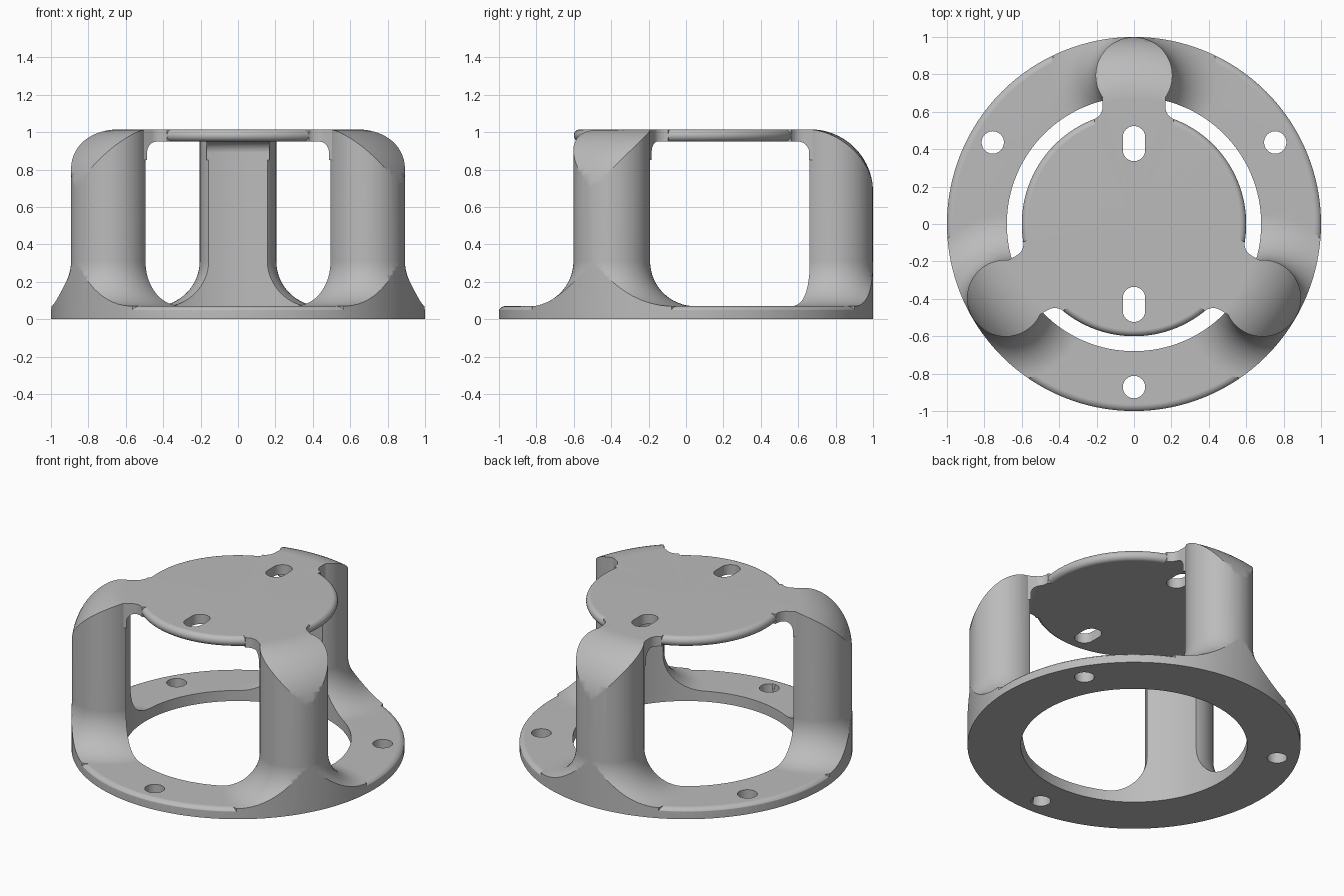
import bpy, bmesh, math
from mathutils import Matrix, Vector

cube = bpy.data.objects.get("Cube")
if cube:
    bpy.data.objects.remove(cube, do_unlink=True)

TOP, UNDER, BASE = 1.015, 0.95, 0.07
INNER, LEG_AXIS, LEG_R, PLATE_R = 0.68, 0.794, 0.205, 0.6
LEG_ANGLES = [math.radians(a) for a in (90, 210, 330)]


def arc(cx, cy, r, start, end, steps=8):
    """Points along a circular arc, angles in degrees."""
    angles = [math.radians(start + (end - start) * i / steps) for i in range(steps + 1)]
    return [(cx + r * math.cos(a), cy + r * math.sin(a)) for a in angles]


def add_object(name, bm):
    bmesh.ops.remove_doubles(bm, verts=bm.verts, dist=1e-5)
    bmesh.ops.recalc_face_normals(bm, faces=bm.faces)
    mesh = bpy.data.meshes.new(name)
    bm.to_mesh(mesh)
    bm.free()
    obj = bpy.data.objects.new(name, mesh)
    bpy.context.collection.objects.link(obj)
    return obj


def revolve(name, profile, steps, closed=False):
    """Lathe an (r, z) profile around the z axis."""
    bm = bmesh.new()
    verts = [bm.verts.new((r, 0, z)) for r, z in profile]
    pairs = list(zip(verts, verts[1:]))
    if closed:
        pairs.append((verts[-1], verts[0]))
    edges = [bm.edges.new(p) for p in pairs]
    bmesh.ops.spin(bm, geom=verts + edges, cent=(0, 0, 0), axis=(0, 0, 1),
                   angle=math.tau, steps=steps, use_merge=True)
    return add_object(name, bm)


def prism(name, outline, low, high):
    """Extrude an (x, y) outline upwards."""
    bm = bmesh.new()
    face = bm.faces.new([bm.verts.new((x, y, low)) for x, y in outline])
    out = bmesh.ops.extrude_face_region(bm, geom=[face])
    moved = [v for v in out["geom"] if isinstance(v, bmesh.types.BMVert)]
    bmesh.ops.translate(bm, verts=moved, vec=(0, 0, high - low))
    return add_object(name, bm)


def combine(target, tool, operation):
    """Apply a boolean and discard the tool."""
    mod = target.modifiers.new(operation.lower(), 'BOOLEAN')
    mod.operation, mod.solver, mod.object = operation, 'EXACT', tool
    bpy.context.view_layer.objects.active = target
    bpy.ops.object.modifier_apply(modifier=mod.name)
    bpy.data.objects.remove(tool, do_unlink=True)


# Domed shell: outer wall, rounded shoulder, flat roof, hollow inside
shell_profile = ([(0, UNDER)] + arc(INNER - 0.06, UNDER - 0.06, 0.06, 90, 0)
                 + [(INNER, 0), (1, 0)]
                 + arc(0.665, 0.68, 0.335, 0, 90, 20) + [(0, TOP)])
frame = revolve("mounting_frame", shell_profile, 128)

# Region to keep: base ring with a rounded rim
keep = revolve("base_ring", [(0, -0.1), (1.05, -0.1), (1.05, 0.03)]
               + arc(0.965, 0.03, 0.04, 0, 90) + [(0, BASE)], 128)

# Region to keep: top plate with a rounded edge
mid, half = (TOP + UNDER) / 2, (TOP - UNDER) / 2
plate = revolve("top_plate", [(0, 0.8), (PLATE_R - half, 0.8)]
                + arc(PLATE_R - half, mid, half, -90, 90, 12)
                + [(PLATE_R - half, 1.1), (0, 1.1)], 128)
combine(keep, plate, 'UNION')

# Regions to keep: round legs flaring into the ring, with necks to the plate
flare = 0.24
leg_profile = ([(0, -0.05), (LEG_R + flare, -0.05)]
               + arc(LEG_R + flare, BASE + flare, flare, 270, 180, 16)
               + [(LEG_R, 1.15), (0, 1.15)])
neck_half, fillet = 0.168, 0.07
fx = neck_half + fillet
fy = math.sqrt((PLATE_R + fillet) ** 2 - fx ** 2)
toward_plate = 180 + math.degrees(math.atan2(fy, fx))
side = [(neck_half, 0.75)] + arc(fx, fy, fillet, 180, toward_plate) + [(0.2, 0.45)]
neck_outline = side + [(-x, y) for x, y in reversed(side)]

for angle in LEG_ANGLES:
    leg = revolve("leg", leg_profile, 72)
    leg.data.transform(Matrix.Translation(
        (LEG_AXIS * math.cos(angle), LEG_AXIS * math.sin(angle), 0)))
    combine(keep, leg, 'UNION')
    neck = prism("neck", neck_outline, 0.85, 1.12)
    neck.data.transform(Matrix.Rotation(angle - math.pi / 2, 4, 'Z'))
    combine(keep, neck, 'UNION')

combine(frame, keep, 'INTERSECT')

# Screw holes in the ring, midway between the legs
for angle in LEG_ANGLES:
    hole = prism("screw_hole", arc(0, 0, 0.06, 0, 345, 23), -0.1, 0.2)
    hole.data.transform(Matrix.Translation(
        (-0.872 * math.cos(angle), -0.872 * math.sin(angle), 0)))
    combine(frame, hole, 'DIFFERENCE')

# Slots through the top plate
for y in (-0.43, 0.43):
    outline = arc(0, y + 0.034, 0.06, 0, 180, 12) + arc(0, y - 0.034, 0.06, 180, 360, 12)
    slot = prism("plate_slot", outline, 0.8, 1.2)
    combine(frame, slot, 'DIFFERENCE')

# Single grey finish
grey = bpy.data.materials.new("plain_grey")
grey.use_nodes = True
colour = (0.5, 0.5, 0.5, 1)
grey.diffuse_color = colour
grey.node_tree.nodes["Principled BSDF"].inputs["Base Color"].default_value = colour
frame.data.materials.clear()
frame.data.materials.append(grey)
for poly in frame.data.polygons:
    poly.material_index = 0

# Smooth curves, crisp edges
bpy.ops.object.select_all(action='DESELECT')
frame.select_set(True)
bpy.context.view_layer.objects.active = frame
bpy.ops.object.shade_smooth_by_angle(angle=math.radians(30))
weighted = frame.modifiers.new("weighted_normals", 'WEIGHTED_NORMAL')
weighted.keep_sharp = True
